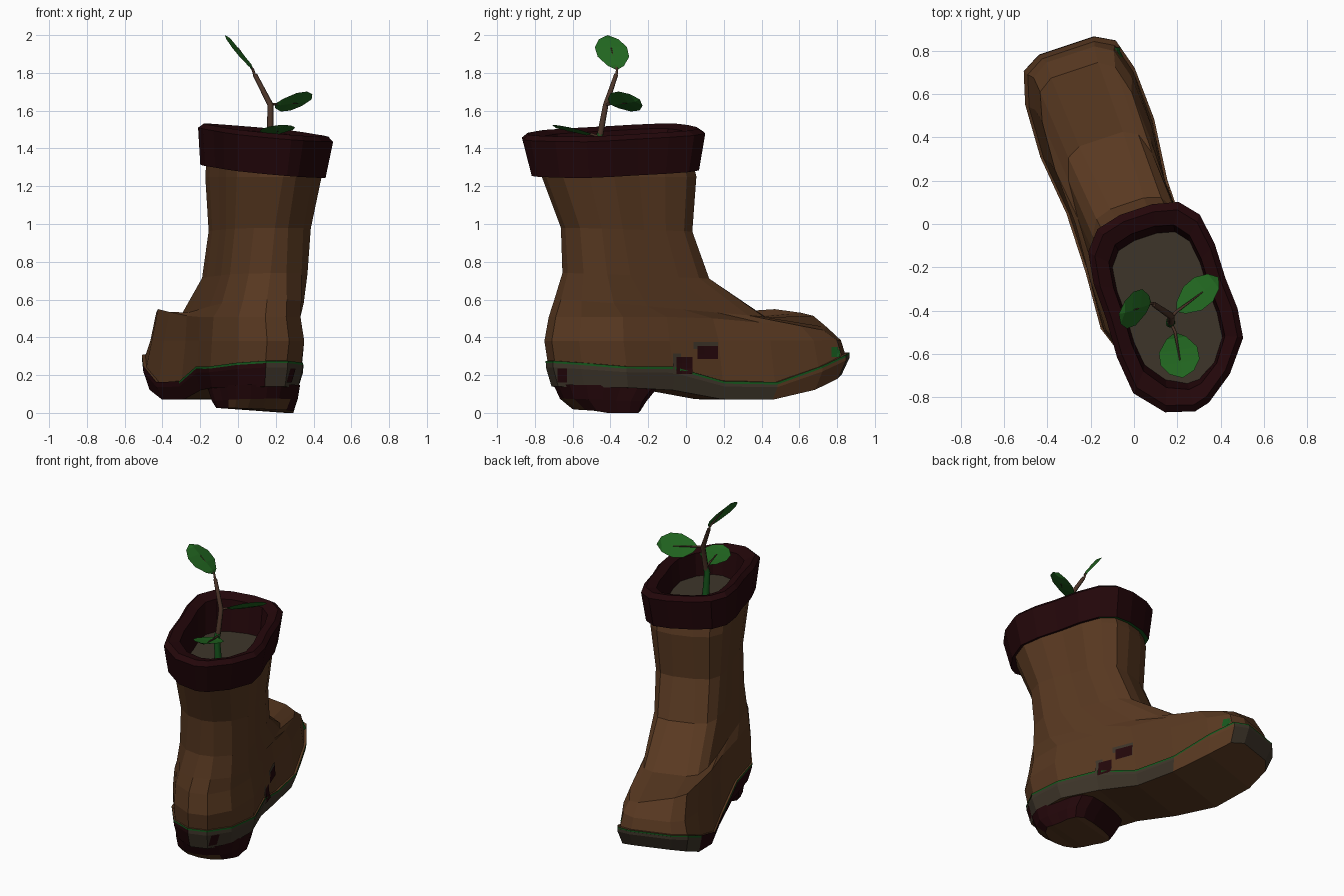
import bpy, bmesh, math
from mathutils import Vector
from mathutils.bvhtree import BVHTree

if "Cube" in bpy.data.objects:
    bpy.data.objects.remove(bpy.data.objects["Cube"])

ANG = math.radians(18.5)
CA, SA = math.cos(ANG), math.sin(ANG)


def world(u, v, z):
    """Boot frame (u across, v towards the toe) to world."""
    return Vector((CA * u - SA * v, SA * u + CA * v, z))


def mat(name, rgb):
    m = bpy.data.materials.new(name)
    m.diffuse_color = (*rgb, 1)
    m.use_nodes = True
    m.node_tree.nodes["Principled BSDF"].inputs["Base Color"].default_value = m.diffuse_color
    return m


BROWN = mat("leather_brown", (0.098, 0.040, 0.015))
MAROON = mat("dark_maroon", (0.017, 0.002, 0.003))
GREY = mat("grey_brown", (0.048, 0.036, 0.023))
LEAF = mat("leaf_green", (0.015, 0.130, 0.014))
MOSS = mat("moss_green", (0.008, 0.095, 0.012))
STEM = mat("stem_brown", (0.070, 0.034, 0.021))

# half outline, front to back: (position along, relative width)
HALF = [(1, .27), (.94, .68), (.76, .93), (.45, 1), (.1, .98),
        (-.25, 1), (-.58, .95), (-.86, .66), (-1, .22)]
OUT = HALF + [(s, -w) for s, w in reversed(HALF)]
N = len(OUT)


def ring(vb, vf, hwb, hwf, uc, z, waist=0, front=1, rear=1, skew=0):
    """Closed outline; z is a function of (u, v) or a (back, front) pair.
    front and rear are exponents: below 1 boxier, above 1 more pointed."""
    pts = []
    for s, w in OUT:
        f = (s + 1) / 2
        v = vb + (vf - vb) * f
        hw = hwb + (hwf - hwb) * f - waist * math.exp(-(v / .2) ** 2)
        w = math.copysign(abs(w) ** (front if s > 0 else rear), w)
        u = uc + w * hw
        v += skew * max(0, -s) * w * hw
        pts.append((u, v, z(u, v) if callable(z) else z[0] + (z[1] - z[0]) * f))
    return pts


def steps(table):
    """Piecewise linear height along v."""
    def f(u, v):
        if v <= table[0][0]:
            return table[0][1]
        for (a, za), (b, zb) in zip(table, table[1:]):
            if v <= b:
                return za + (zb - za) * (v - a) / (b - a)
        return table[-1][1]
    return f


def make(name, verts, faces, mats, rule=None, recalc=True):
    me = bpy.data.meshes.new(name)
    bm = bmesh.new()
    vs = [bm.verts.new(v) for v in verts]
    for f in faces:
        bm.faces.new([vs[i] for i in f])
    if recalc:
        bmesh.ops.recalc_face_normals(bm, faces=bm.faces)
    bm.normal_update()
    for f in bm.faces:
        if rule:
            c = f.calc_center_median()
            f.material_index = rule(CA * c.x + SA * c.y, -SA * c.x + CA * c.y, c.z, f.normal)
    bm.to_mesh(me)
    bm.free()
    for m in mats:
        me.materials.append(m)
    ob = bpy.data.objects.new(name, me)
    bpy.context.collection.objects.link(ob)
    return ob


SURF_V, SURF_F = [], []     # collected surfaces for placing plates


def loft(name, rings, mats, rule=None, bottom=False, top=False, closed=False):
    verts = [world(*p) for r in rings for p in r]
    n = len(rings)
    faces = []
    for k in range(n if closed else n - 1):
        a, b = k * N, (k + 1) % n * N
        faces += [(a + i, a + (i + 1) % N, b + (i + 1) % N, b + i) for i in range(N)]
    for use, o in ((bottom, 0), (top, (n - 1) * N)):
        if use:
            faces += [(o + i, o + i + 1, o + N - 2 - i, o + N - 1 - i) for i in range(N // 2 - 1)]
    off = len(SURF_V)
    SURF_V.extend(verts)
    SURF_F.extend([tuple(i + off for i in f) for f in faces])
    return make(name, verts, faces, mats, rule)


# boot upper
welt = steps([(-.8, .27), (-.4, .235), (-.1, .235), (0, .21), (.15, .155),
              (.36, .135), (.56, .185), (.8, .29), (.88, .31)])
loft("boot_upper", [
    ring(-.74, .86, .27, .265, -.035, welt, .05, .55),
    ring(-.76, .835, .28, .24, -.03, (.38, .385), .045, .55),
    ring(-.735, .76, .265, .22, -.035,
         lambda u, v: .508 - .07 * max(0, v) * (u + .05) / .2 - (.02 if v > .7 else 0), .02, .5),
    ring(-.71, .42, .25, .205, -.02, (.60, .505), 0, .5),
    ring(-.675, .10, .235, .205, .0, (.74, .71), 0, .7, 1.1),
    ring(-.69, 0, .228, .215, .012, (.98, .96), 0, .85, 1.2),
    ring(-.80, .02, .255, .245, .02, (1.25, 1.25), 0, 1, 1.3),
    ring(-.80, .0, .255, .245, .02, (1.33, 1.33), 0, 1, 1.3)], [BROWN], bottom=True)

# sole slab: brown underneath, grey edge, maroon along the inner side and heel
under = steps([(-.8, .14), (-.2, .13), (0, .10), (.2, .06), (.42, .07), (.6, .10), (.88, .22)])


def sole_rule(u, v, z, n):
    if n.z < -.8:
        return 0
    if u > .1 and .45 < v < .8:
        return 0
    if (u < -.1 and v < .72) or (v < -.6 and u < -.04):
        return 2
    return 1


loft("sole", [
    ring(-.72, .84, .255, .25, -.035, under, .05, .55),
    ring(-.75, .88, .277, .275, -.035, lambda u, v: welt(u, v) * .8 + under(u, v) * .2, .05, .55),
    ring(-.75, .88, .277, .275, -.035, welt, .05, .55)],
    [BROWN, GREY, MAROON], sole_rule, bottom=True, top=True)

# heel block
loft("heel", [
    ring(-.61, -.28, .16, .215, -.035, lambda u, v: .012 - .04 * (u - .13) if u < .13 else 0),
    ring(-.68, -.25, .165, .235, -.035, (.075, .06)),
    ring(-.715, -.18, .175, .245, -.035, (.15, .14))],
    [MAROON, BROWN],
    lambda u, v, z, n: int(n.z < -.7 or (z < .07 and u < -.08 and v < -.5)), bottom=True)

# green welt line
loft("welt_line", [
    ring(-.752, .878, .279, .277, -.035, lambda u, v: welt(u, v) - .002, .05, .55),
    ring(-.752, .878, .279, .277, -.035, lambda u, v: welt(u, v) + .010, .05, .55),
    ring(-.735, .85, .265, .26, -.035, lambda u, v: welt(u, v) + .012, .05, .55)],
    [MOSS, MAROON, BROWN],
    lambda u, v, z, n: 2 if n.z > .6 else int(u < -.1 and .1 < v < .75))


# turned cuff with a wavy tilt
def tilt(z0):
    return lambda u, v: z0 + .025 * ((v + .41) / .46 - (u - .03) / .33)


loft("cuff", [
    ring(-.85, .03, .275, .275, .02, tilt(1.275), 0, 1, 1.4, .2),
    ring(-.90, .06, .305, .29, .03, tilt(1.47), 0, 1, 1.4, .25),
    ring(-.87, .025, .28, .265, .03, tilt(1.495), 0, 1, 1.4, .25),
    ring(-.80, -.04, .22, .21, .03, tilt(1.475), 0, 1, 1.3, .15),
    ring(-.77, -.08, .20, .20, .03, (1.26, 1.26), 0, 1, 1.3),
    ring(-.77, -.02, .235, .23, .02, tilt(1.285), 0, 1, 1.3)],
    [MAROON, MOSS], lambda u, v, z, n: int(n.z < -.7 and v > -.08), closed=True)

# soil inside
loft("soil", [ring(-.785, -.07, .21, .205, .03, (1.30, 1.30), 0, 1, 1.3)], [GREY], top=True)

# small plates on the right side, dropped onto the surface
tree = BVHTree.FromPolygons(SURF_V, SURF_F)


def plate(name, y0, y1, z0, z1, m, lift):
    k = 4
    verts = []
    for j in range(k):
        for i in range(k):
            y, z = y0 + (y1 - y0) * i / (k - 1), z0 + (z1 - z0) * j / (k - 1)
            hit = tree.ray_cast(Vector((2, y, z)), Vector((-1, 0, 0)))[0]
            if hit is None:
                return
            verts.append((hit.x + lift, y, z))
    faces = [(j * k + i, j * k + i + 1, (j + 1) * k + i + 1, (j + 1) * k + i)
             for j in range(k - 1) for i in range(k - 1)]
    make(name, verts, faces, [m], recalc=False)


for n, (y0, y1, z0, z1) in enumerate([(-.05, .035, .205, .295), (.06, .17, .285, .355)]):
    plate(f"patch_border_{n}", y0 - .02, y1, z0, z1 + .02, GREY, .004)
    plate(f"patch_{n}", y0, y1, z0, z1, MAROON, .008)
plate("toe_spot", .77, .815, .295, .35, MOSS, .006)
plate("heel_patch", -.68, -.63, .16, .235, MAROON, .004)


# plant stem and leaf stalks
def tube(name, pts, radii, m):
    cu = bpy.data.curves.new(name, 'CURVE')
    cu.dimensions = '3D'
    cu.bevel_depth = 1
    cu.bevel_resolution = 1
    cu.use_fill_caps = True
    sp = cu.splines.new('POLY')
    sp.points.add(len(pts) - 1)
    for p, co, r in zip(sp.points, pts, radii):
        p.co = (*co, 1)
        p.radius = r
    cu.materials.append(m)
    ob = bpy.data.objects.new(name, cu)
    bpy.context.collection.objects.link(ob)


tube("stem_base", [(.17, -.45, 1.28), (.165, -.46, 1.45), (.17, -.455, 1.48)], [.022, .019, .018], MOSS)
tube("stem", [(.17, -.455, 1.47), (.172, -.425, 1.63), (.09, -.37, 1.79)], [.018, .016, .012], STEM)


# leaves: base, tip, half-width vector, stalk start
def leaf(name, base, tip, side, start):
    base, tip, side = Vector(base), Vector(tip), Vector(side)
    d = tip - base
    nrm = d.cross(side).normalized() * .012
    prof = [(.12, .5), (.38, .98), (.65, 1), (.88, .62)]
    mid = [base] + [base + d * t - nrm for t, _ in prof] + [tip]
    verts = list(mid)
    faces = []
    for sg in (1, -1):
        o = len(verts)
        verts += [base + d * t + side * (w * sg) for t, w in prof]
        faces.append((0, 1, o))
        faces += [(i + 1, i + 2, o + i + 1, o + i) for i in range(3)]
        faces.append((4, 5, o + 3))
    make(name, verts, faces, [LEAF])
    tube(name + "_stalk", [start, base, base + d * .6 - nrm], [.008, .007, .003], STEM)


leaf("leaf_top", (.08, -.365, 1.815), (-.07, -.415, 2.0), (.015, .085, 0), (.09, -.37, 1.78))
leaf("leaf_middle", (.195, -.405, 1.635), (.39, -.245, 1.66), (-.043, .055, -.05), (.172, -.43, 1.63))
leaf("leaf_low", (.19, -.50, 1.475), (.225, -.71, 1.525), (.09, .015, .005), (.17, -.455, 1.46))
